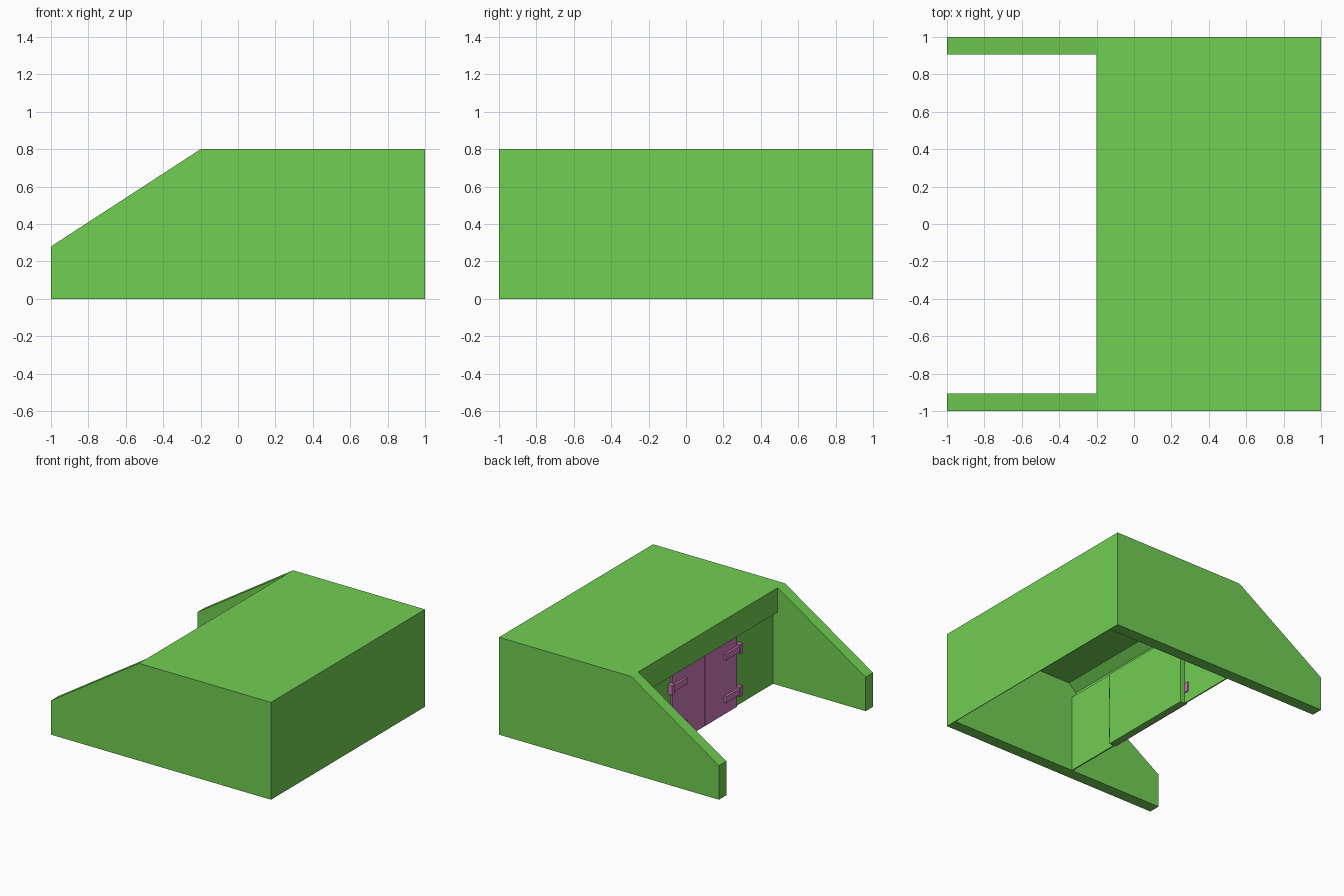
import bpy, bmesh

if "Cube" in bpy.data.objects:
    bpy.data.objects.remove(bpy.data.objects["Cube"])


def material(name, color):
    m = bpy.data.materials.new(name)
    m.diffuse_color = (*color, 1)
    m.use_nodes = True
    m.node_tree.nodes["Principled BSDF"].inputs["Base Color"].default_value = m.diffuse_color
    return m


GREEN = material("green", (0.165, 0.62, 0.085))
PURPLE = material("purple", (0.60, 0.20, 0.47))


def finish(name, bm, mat):
    bmesh.ops.recalc_face_normals(bm, faces=bm.faces[:])
    mesh = bpy.data.meshes.new(name)
    bm.to_mesh(mesh)
    bm.free()
    mesh.materials.append(mat)
    ob = bpy.data.objects.new(name, mesh)
    bpy.context.collection.objects.link(ob)
    return ob


def extrude_xz(name, profile, y0, y1, mat):
    """Extrude an x/z outline along y."""
    bm = bmesh.new()
    face = bm.faces.new([bm.verts.new((x, y0, z)) for x, z in profile])
    out = bmesh.ops.extrude_face_region(bm, geom=[face])
    verts = [v for v in out["geom"] if isinstance(v, bmesh.types.BMVert)]
    bmesh.ops.translate(bm, verts=verts, vec=(0, y1 - y0, 0))
    return finish(name, bm, mat)


def box(name, x, y, z, mat):
    (x0, x1), (z0, z1) = x, z
    y0, y1 = sorted(y)
    return extrude_xz(name, [(x0, z0), (x1, z0), (x1, z1), (x0, z1)], y0, y1, mat)


# Side walls with the sloping front
WALL = [(-1, 0), (1, 0), (1, 0.8), (-0.2, 0.8), (-1, 0.28)]
for side, s in (("left", 1), ("right", -1)):
    y0, y1 = sorted((s * 0.905, s * 1.0))
    extrude_xz(side + "_side_wall", WALL, y0, y1, GREEN)

# Roof, back wall and front fascia as one bent shell, open underneath
SHELL = [(-0.2, 0.8), (1, 0.8), (1, 0), (0.995, 0), (0.995, 0.75),
         (-0.12, 0.75), (-0.19, 0.69), (-0.19, 0.6), (-0.2, 0.6)]
extrude_xz("roof_and_back", SHELL, -0.905, 0.905, GREEN)

# Recessed front wall and the block behind the doors
box("front_wall", (-0.158, -0.148), (-0.905, 0.905), (0, 0.635), GREEN)
box("door_backing", (-0.158, -0.108), (-0.415, 0.415), (0, 0.605), GREEN)

# Double doors with strap hinges
for side, s in (("left", 1), ("right", -1)):
    box(side + "_door", (-0.17, -0.158), (s * 0.003, s * 0.42), (0, 0.6), PURPLE)
    for level, z in (("lower", 0.125), ("upper", 0.475)):
        name = f"{side}_{level}_hinge"
        box(name + "_strap", (-0.188, -0.165), (s * 0.25, s * 0.44),
            (z - 0.025, z + 0.025), PURPLE)
        box(name + "_barrel", (-0.195, -0.14), (s * 0.425, s * 0.46),
            (z - 0.04, z + 0.04), PURPLE)
